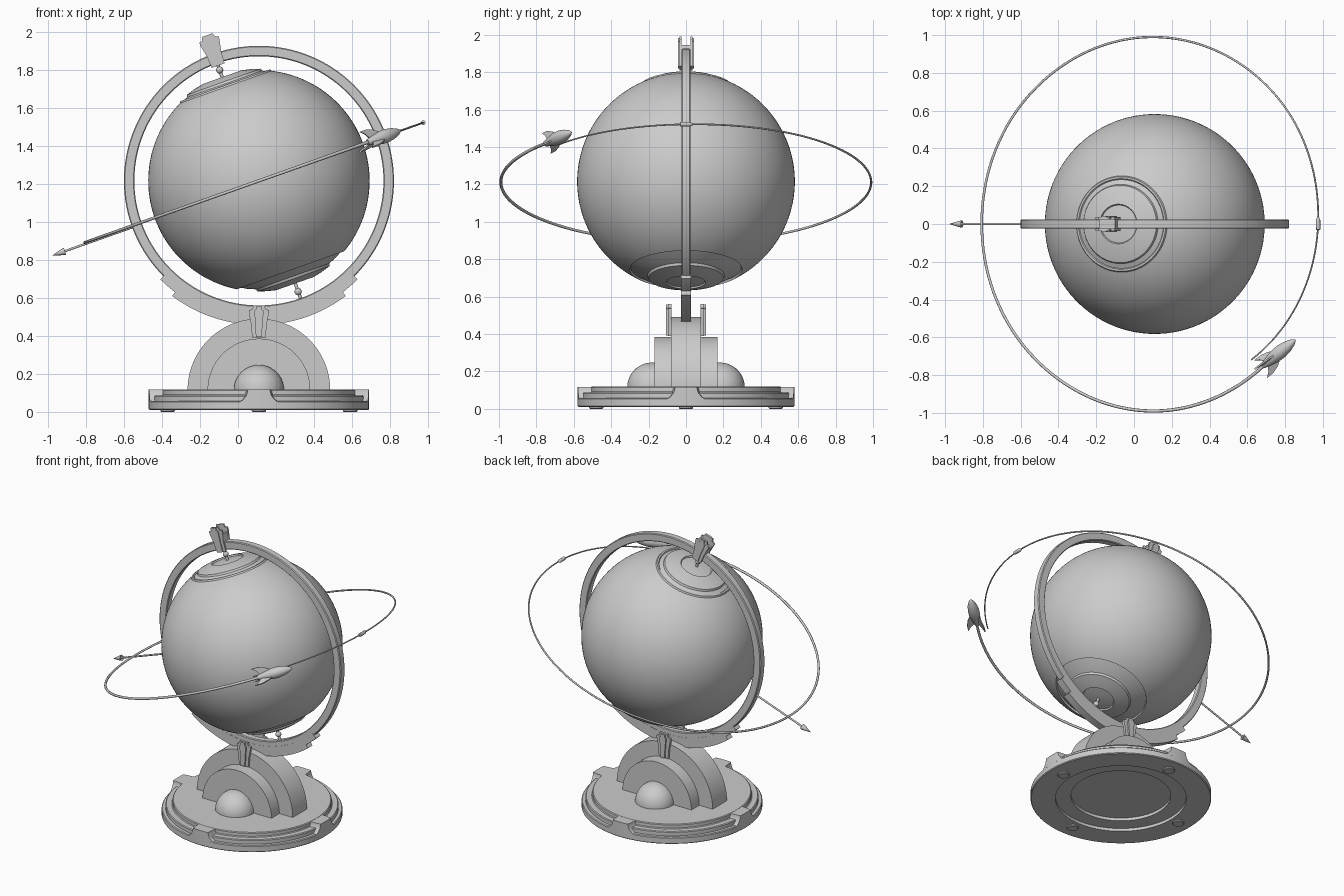
import bpy, bmesh, math
from mathutils import Matrix, Vector

if "Cube" in bpy.data.objects:
    bpy.data.objects.remove(bpy.data.objects["Cube"])

grey = bpy.data.materials.new("plain grey")
grey.diffuse_color = (0.6, 0.6, 0.6, 1)
grey.use_nodes = True
grey.node_tree.nodes["Principled BSDF"].inputs["Base Color"].default_value = grey.diffuse_color
CX, CZ, TILT = 0.11, 1.215, math.radians(19.5)
WORLD = Matrix.Translation((CX, 0, 0))
CENTRE = Matrix.Translation((CX, 0, CZ))
AXIS = CENTRE @ Matrix.Rotation(-TILT, 4, 'Y')   # local z = globe axis, local xy = orbit plane


def finish(name, bm, mat, angle=30):
    bmesh.ops.remove_doubles(bm, verts=bm.verts, dist=1e-5)
    bmesh.ops.recalc_face_normals(bm, faces=bm.faces)
    bm.transform(mat)
    me = bpy.data.meshes.new(name)
    bm.to_mesh(me)
    bm.free()
    me.materials.append(grey)
    ob = bpy.data.objects.new(name, me)
    bpy.context.collection.objects.link(ob)
    bpy.ops.object.select_all(action='DESELECT')
    ob.select_set(True)
    bpy.context.view_layer.objects.active = ob
    bpy.ops.object.shade_smooth_by_angle(angle=math.radians(angle))
    return ob


def loft(name, rows, mat, caps=True, angle=30):
    """Skin a list of closed loops of points."""
    bm = bmesh.new()
    vs = [[bm.verts.new(p) for p in r] for r in rows]
    n = len(rows[0])
    for a, b in zip(vs, vs[1:]):
        for i in range(n):
            bm.faces.new((a[i], a[(i + 1) % n], b[(i + 1) % n], b[i]))
    if caps:
        bm.faces.new(vs[0])
        bm.faces.new(vs[-1])
    return finish(name, bm, mat, angle)


def lathe(name, profile, mat, n=64, angle=30):
    """Spin (radius, height) points about local z."""
    rows = [[(r * math.cos(2 * math.pi * i / n), r * math.sin(2 * math.pi * i / n), h)
             for i in range(n)] for r, h in profile]
    return loft(name, rows, mat, False, angle)


def prism(name, pts, y0, y1, mat):
    """Extrude an xz outline along y."""
    return loft(name, [[(x, y, z) for x, z in pts] for y in (y0, y1)], mat)


def arc(r, a0, a1, n):
    return [(r * math.cos(math.radians(a0 + (a1 - a0) * i / n)),
             r * math.sin(math.radians(a0 + (a1 - a0) * i / n))) for i in range(n + 1)]


def ball(name, r, mat):
    return lathe(name, [(abs(x), z) for x, z in arc(r, -90, 90, 16)], mat, 32, 60)


# globe with stepped polar caps
R = 0.582
def on(r, off=0.0):
    return (r, math.sqrt(R * R - r * r) + off)
north = [on(.255), (.25, .533), (.24, .533), on(.235, -.005), on(.21, -.003), on(.205, .008),
         on(.16, .008), on(.105, .006), on(.1, -.004), on(.05, -.004), (0, .578)]
south = [on(.30), on(.295, -.014), on(.25, -.012), on(.205, -.012), on(.2, 0), on(.15, 0),
         on(.105, 0), on(.1, -.01), on(.05, -.01), (0, .572)]
lo, hi = -math.degrees(math.acos(.30 / R)), math.degrees(math.acos(.255 / R))
prof = [(r, -h) for r, h in reversed(south)] + arc(R, lo, hi, 56)[1:-1] + north
lathe("globe", prof, AXIS, 112, 25)

# pole pins with little balls
for s, nm in ((1, "north"), (-1, "south")):
    lathe(nm + "_pin", [(0, s * .56), (.009, s * .56), (.009, s * .68), (0, s * .68)], AXIS, 16)
    ball(nm + "_pin_ball", .019, AXIS @ Matrix.Translation((0, 0, s * .618)))

# meridian ring with bevelled rectangular section
sec = [(.655, -.02), (.66, -.025), (.705, -.025), (.71, -.02),
       (.71, .02), (.705, .025), (.66, .025), (.655, .02), (.655, -.02)]
lathe("meridian_ring", sec, CENTRE @ Matrix.Rotation(math.pi / 2, 4, 'X'), 128, 25)

# stepped cradle under the ring
for i, (r, a) in enumerate(((.733, 45), (.758, 37))):
    pts = arc(r, 270 - a, 270 + a, 40) + arc(.69, 270 + a, 270 - a, 40)
    prism("ring_cradle_%d" % i, pts, -.026, .026, CENTRE)

# shield-shaped clamps: outline about its own centre
shield = [(-.036, -.085), (.036, -.085), (.04, -.02), (.053, .045), (.053, .06), (.035, .065),
          (.03, .085), (-.03, .085), (-.035, .065), (-.053, .06), (-.053, .045), (-.04, -.02)]
ridge = [(x * .45, z * .97) for x, z in shield]
top = AXIS @ Matrix.Translation((0, 0, .728))
low = Matrix.Translation((CX, 0, .475))
for s in (-1, 1):
    prism("top_clamp_plate", shield, s * .024, s * .036, top)
    prism("top_clamp_ridge", ridge, s * .03, s * .043, top)
    prism("base_clamp_plate", shield, s * .078, s * .095, low)
    prism("base_clamp_ridge", ridge, s * .09, s * .106, low)
prism("top_clamp_core", [(-.035, -.075), (.035, -.075), (.045, .03), (-.045, .03)], -.026, .026, top)

# half-round stand and side domes
up = Matrix.Translation((CX, 0, .115))
prism("stand_arch", arc(.375, 0, 180, 64), -.08, .08, up)
prism("stand_inner_arch", arc(.27, 0, 180, 56), -.168, .168, up)
for s in (-1, 1):
    prof = [(max(x, 0), z) for x, z in arc(.132, 0, 90, 16)]
    lathe("side_dome", prof, up @ Matrix.Translation((0, s * .182, 0)), 48, 60)

# stepped round base, hollow below
base = [(0, .05), (.32, .05), (.32, .03), (.42, .03), (.42, .01), (.575, .01), (.58, .015),
        (.58, .052), (.575, .057), (.555, .057), (.555, .082), (.55, .087), (.515, .087),
        (.51, .092), (.51, .113), (.505, .118), (0, .118)]
lathe("base", base, WORLD, 96, 25)

# four flared lugs and feet
for k in range(4):
    turn = WORLD @ Matrix.Rotation(k * math.pi / 2, 4, 'Z')
    rows = []
    for z, w in ((.05, .105), (.062, .085), (.085, .066), (.105, .06), (.117, .058)):
        rows.append([(.49, -w - .01, z)] +
                    [(math.sqrt(.58 ** 2 - y * y), y, z) for y in (w * (j / 5 - 1) for j in range(11))] +
                    [(.49, w + .01, z)])
    loft("base_lug", rows, turn)
    lathe("foot", [(0, 0), (.034, 0), (.038, .004), (.038, .015), (0, .015)],
          turn @ Matrix.Translation((.48, 0, 0)), 24)

# rocket trail: a nearly closed tapering tube in the tilted plane
keys = [(-53, .90), (0, .917), (45, .962), (90, .99), (135, .982), (180, .972),
        (225, .98), (270, .99), (309, .968)]
def radius(a):
    for i in range(len(keys) - 1):
        (a0, r0), (a1, r1) = keys[i], keys[i + 1]
        if a <= a1:
            m0 = (r1 - keys[max(i - 1, 0)][1]) / (a1 - keys[max(i - 1, 0)][0])
            nx = keys[min(i + 2, len(keys) - 1)]
            m1, d, t = (nx[1] - r0) / (nx[0] - a0), a1 - a0, (a - a0) / (a1 - a0)
            return ((2*t**3 - 3*t*t + 1) * r0 + (t**3 - 2*t*t + t) * d * m0
                    + (3*t*t - 2*t**3) * r1 + (t**3 - t*t) * d * m1)
    return keys[-1][1]
rows = []
for i in range(181):
    a = -53 + 362 * i / 180
    r, w, c = radius(a), .004 + .005 * i / 180, math.radians(a)
    rows.append([((r + w * x) * math.cos(c), (r + w * x) * math.sin(c), w * z)
                 for x, z in arc(1, 0, 315, 7)])
loft("rocket_trail", rows, AXIS, True, 60)

# pointer rod with arrowhead, and the trail clip on the far side
rod = AXIS @ Matrix.Translation((0, 0, -.008)) @ Matrix.Rotation(-math.pi / 2, 4, 'Y')
lathe("pointer", [(0, .68), (.006, .68), (.006, 1.09), (.02, 1.085), (.014, 1.11), (0, 1.157)], rod, 16)
clip = AXIS @ Matrix.Translation((.917, 0, 0)) @ Matrix.Rotation(-math.pi / 2, 4, 'X')
lathe("trail_clip", [(0, -.035), (.012, -.03), (.012, .02), (0, .05)], clip, 12)

# rocket: body along local z, flying in the orbit plane
inv = AXIS.inverted()
tail, nose = inv @ Vector((.69, -.745, 1.42)), inv @ Vector((.856, -.612, 1.48))
tail.z, nose.z = 0, 0
L = (nose - tail).length
ship = AXIS @ Matrix.Translation(tail) @ (nose - tail).to_track_quat('Z', 'Y').to_matrix().to_4x4()
lathe("rocket_body", [(0, -.012), (.014, -.012), (.018, 0), (.028, .2 * L), (.036, .4 * L),
                      (.036, .55 * L), (.03, .73 * L), (.018, .89 * L), (.007, .97 * L), (0, L)],
      ship, 32, 45)
fin = [(.015, .01), (.03, .085), (.052, .05), (.066, .005), (.066, -.038), (.045, -.01)]
for k in range(3):
    prism("rocket_fin", fin, -.004, .004, ship @ Matrix.Rotation(math.radians(90 + 120 * k), 4, 'Z'))
